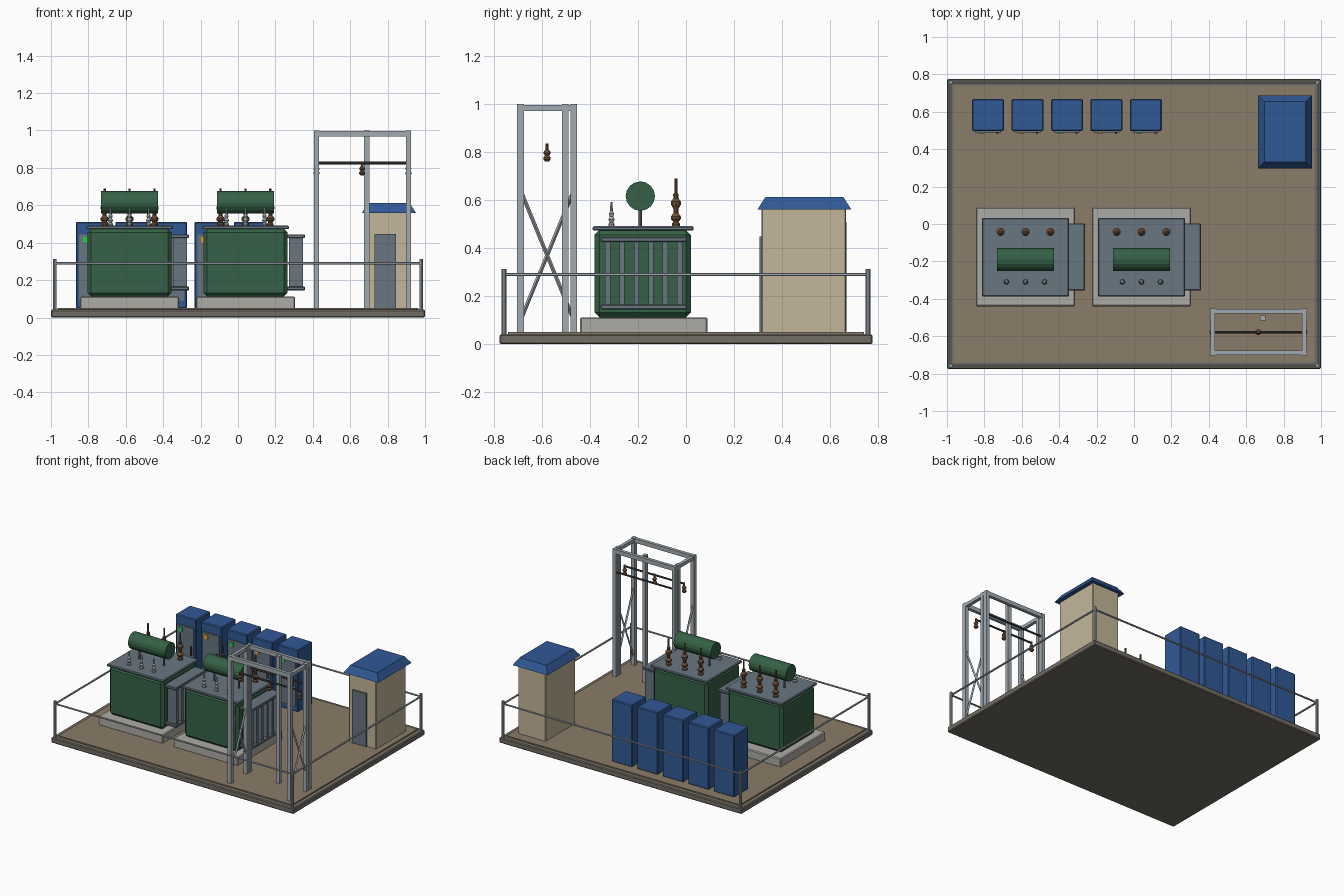
import bpy, bmesh, math
from mathutils import Vector

if "Cube" in bpy.data.objects:
    bpy.data.objects.remove(bpy.data.objects["Cube"])


def mat(name, rgb):
    m = bpy.data.materials.new(name)
    m.diffuse_color = (*rgb, 1)
    m.use_nodes = True
    m.node_tree.nodes["Principled BSDF"].inputs["Base Color"].default_value = m.diffuse_color
    return m


STONE = mat("stone", (0.17, 0.155, 0.13))
GRAVEL = mat("gravel", (0.26, 0.20, 0.14))
CONCRETE = mat("concrete", (0.42, 0.41, 0.38))
GREEN = mat("tank_green", (0.035, 0.12, 0.06))
SLATE = mat("slate", (0.14, 0.18, 0.22))
STEEL = mat("galvanised", (0.36, 0.41, 0.44))
BLUE = mat("blue", (0.03, 0.10, 0.30))
CREAM = mat("cream", (0.55, 0.47, 0.32))
BROWN = mat("porcelain", (0.17, 0.085, 0.04))
DARK = mat("dark_metal", (0.06, 0.06, 0.065))
LAMPS = [mat("green_lamp", (0.02, 0.6, 0.08)), mat("amber_lamp", (0.8, 0.35, 0.02))]


def finish(name, bm, material, smooth=False):
    bmesh.ops.recalc_face_normals(bm, faces=bm.faces)
    me = bpy.data.meshes.new(name)
    bm.to_mesh(me)
    bm.free()
    me.materials.append(material)
    if smooth:
        me.shade_smooth()
    ob = bpy.data.objects.new(name, me)
    bpy.context.collection.objects.link(ob)
    return ob


def box(name, x, y, z, material, bevel=0.0, taper=(0, 0)):
    """Box from (min, max) pairs; taper insets the top rim."""
    bm = bmesh.new()
    bmesh.ops.create_cube(bm, size=1)
    for v in bm.verts:
        top = v.co.z > 0
        sx, sy = (1 if v.co.x > 0 else -1), (1 if v.co.y > 0 else -1)
        v.co = (x[sx > 0] - sx * taper[0] * top, y[sy > 0] - sy * taper[1] * top, z[top])
    if bevel:
        bmesh.ops.bevel(bm, geom=bm.edges[:], offset=bevel, segments=1, affect='EDGES')
    return finish(name, bm, material)


def bar(name, a, b, r, material, sides=8):
    """Round bar between two points (4 sides gives a flat strut)."""
    a, b = Vector(a), Vector(b)
    bm = bmesh.new()
    bmesh.ops.create_cone(bm, cap_ends=True, segments=sides, radius1=r, radius2=r, depth=(b - a).length)
    ob = finish(name, bm, material)
    ob.rotation_mode = 'QUATERNION'
    ob.rotation_quaternion = (b - a).to_track_quat('Z', 'Y')
    ob.location = (a + b) / 2
    return ob


def lathe(name, profile, loc, material, sides=10):
    """Revolve (radius, height) points around z, capped at both ends."""
    bm = bmesh.new()
    rings = [[bm.verts.new((r * math.cos(2 * math.pi * i / sides), r * math.sin(2 * math.pi * i / sides), h))
              for i in range(sides)] for r, h in profile]
    for lo, hi in zip(rings, rings[1:]):
        for i in range(sides):
            j = (i + 1) % sides
            bm.faces.new((lo[i], lo[j], hi[j], hi[i]))
    bm.faces.new(rings[0])
    bm.faces.new(rings[-1])
    ob = finish(name, bm, material)
    ob.location = loc
    return ob


# Ground slab and gravel bed
box("base_slab", (-1, 1), (-0.775, 0.775), (0, 0.042), STONE, 0.006)
box("gravel_bed", (-0.965, 0.965), (-0.74, 0.74), (0.03, 0.05), GRAVEL)

# Perimeter fence
FX, FY = 0.98, 0.757
for sx in (-1, 1):
    for sy in (-1, 1):
        bar("fence_post", (sx * FX, sy * FY, 0.035), (sx * FX, sy * FY, 0.312), 0.01, STEEL)
for s in (-1, 1):
    bar("fence_rail_long", (-FX, s * FY, 0.29), (FX, s * FY, 0.29), 0.007, STEEL, 6)
    bar("fence_rail_short", (s * FX, -FY, 0.29), (s * FX, FY, 0.29), 0.007, STEEL, 6)

# Transformers
HV = [(0.018, 0), (0.018, 0.012), (0.011, 0.02), (0.022, 0.032), (0.022, 0.042), (0.011, 0.056),
      (0.011, 0.075), (0.022, 0.092), (0.022, 0.104), (0.011, 0.118), (0.012, 0.135),
      (0.006, 0.14), (0.006, 0.20)]
LV = [(0.014, 0), (0.014, 0.012), (0.008, 0.018), (0.014, 0.03), (0.008, 0.042), (0.012, 0.054),
      (0.006, 0.064), (0.005, 0.102)]
for cx in (-0.58, 0.04):
    box("transformer_pad", (cx - 0.265, cx + 0.265), (-0.44, 0.09), (0.045, 0.112), CONCRETE, 0.006)
    box("transformer_tank", (cx - 0.225, cx + 0.225), (-0.38, 0.02), (0.112, 0.475), GREEN, 0.02)
    box("tank_lid", (cx - 0.233, cx + 0.233), (-0.388, 0.032), (0.472, 0.491), SLATE, 0.005)
    # Radiator bank
    for z in (0.145, 0.425):
        box("radiator_header", (cx + 0.21, cx + 0.318), (-0.355, 0.003), (z, z + 0.02), SLATE, 0.004)
    for i in range(6):
        y = -0.326 + i * 0.06
        box("radiator_fin", (cx + 0.232, cx + 0.308), (y - 0.011, y + 0.011), (0.16, 0.43), SLATE)
    # Oil conservator
    bar("conservator", (cx - 0.153, -0.19, 0.616), (cx + 0.153, -0.19, 0.616), 0.061, GREEN, 16)
    for dx in (-0.1, 0.1):
        bar("conservator_support", (cx + dx, -0.19, 0.485), (cx + dx, -0.19, 0.58), 0.007, SLATE)
    for i in (-1, 0, 1):
        lathe("high_voltage_bushing", HV, (cx + i * 0.133, -0.042, 0.489), BROWN)
        lathe("low_voltage_bushing", LV, (cx + i * 0.102, -0.31, 0.489), STEEL)

# Row of switchgear cabinets
for i in range(5):
    x = -0.866 + i * 0.211
    box("switch_cabinet", (x, x + 0.171), (0.497, 0.668), (0.048, 0.512), BLUE, 0.006)
    box("cabinet_door", (x + 0.016, x + 0.155), (0.489, 0.5), (0.09, 0.445), SLATE)
    box("cabinet_lamp", (x + 0.036, x + 0.066), (0.483, 0.492), (0.4, 0.43), LAMPS[i % 2])
    box("cabinet_handle", (x + 0.132, x + 0.142), (0.481, 0.492), (0.24, 0.31), DARK)

# Control house
box("control_house", (0.695, 0.92), (0.315, 0.665), (0.045, 0.565), CREAM, 0.004)
box("control_house_roof", (0.663, 0.951), (0.297, 0.688), (0.56, 0.613), BLUE, 0, (0.034, 0.034))
box("control_house_door", (0.73, 0.845), (0.305, 0.318), (0.05, 0.447), SLATE)

# Gantry posts: four corners plus an inner row of three
X0, X1, YF, YB, YI = 0.42, 0.911, -0.688, -0.467, -0.502
for x, y in [(X0, YF), (X1, YF), (X0, YB), (X1, YB), (X0, YI), (0.689, YI), (X1, YI)]:
    box("gantry_post", (x - 0.014, x + 0.014), (y - 0.014, y + 0.014), (0.045, 1.0), STEEL)

# Gantry top frame
for y in (YF, YB):
    box("gantry_long_beam", (X0 - 0.014, X1 + 0.014), (y - 0.012, y + 0.012), (0.967, 0.998), STEEL)
for x in (X0, X1):
    box("gantry_side_beam", (x - 0.012, x + 0.012), (YF, YB), (0.97, 0.995), STEEL)
    # Side cross bracing
    bar("gantry_brace", (x, YF, 0.1), (x, YB, 0.64), 0.008, STEEL, 4)
    bar("gantry_brace", (x, YF, 0.64), (x, YB, 0.1), 0.008, STEEL, 4)

# Busbars and hanging insulators
YC = -0.578
bar("busbar", (X0, YC, 0.826), (X1, YC, 0.826), 0.007, DARK)
bar("rear_tie_bar", (X0, YB, 0.826), (X1, YB, 0.826), 0.007, DARK)
HANG = [(0.009, 0), (0.016, 0.008), (0.016, 0.016), (0.009, 0.024), (0.016, 0.034), (0.014, 0.042),
        (0.007, 0.05), (0.007, 0.074)]
for x in (X0, 0.664, X1):
    lathe("hanging_insulator", HANG, (x, YC, 0.76), BROWN)
